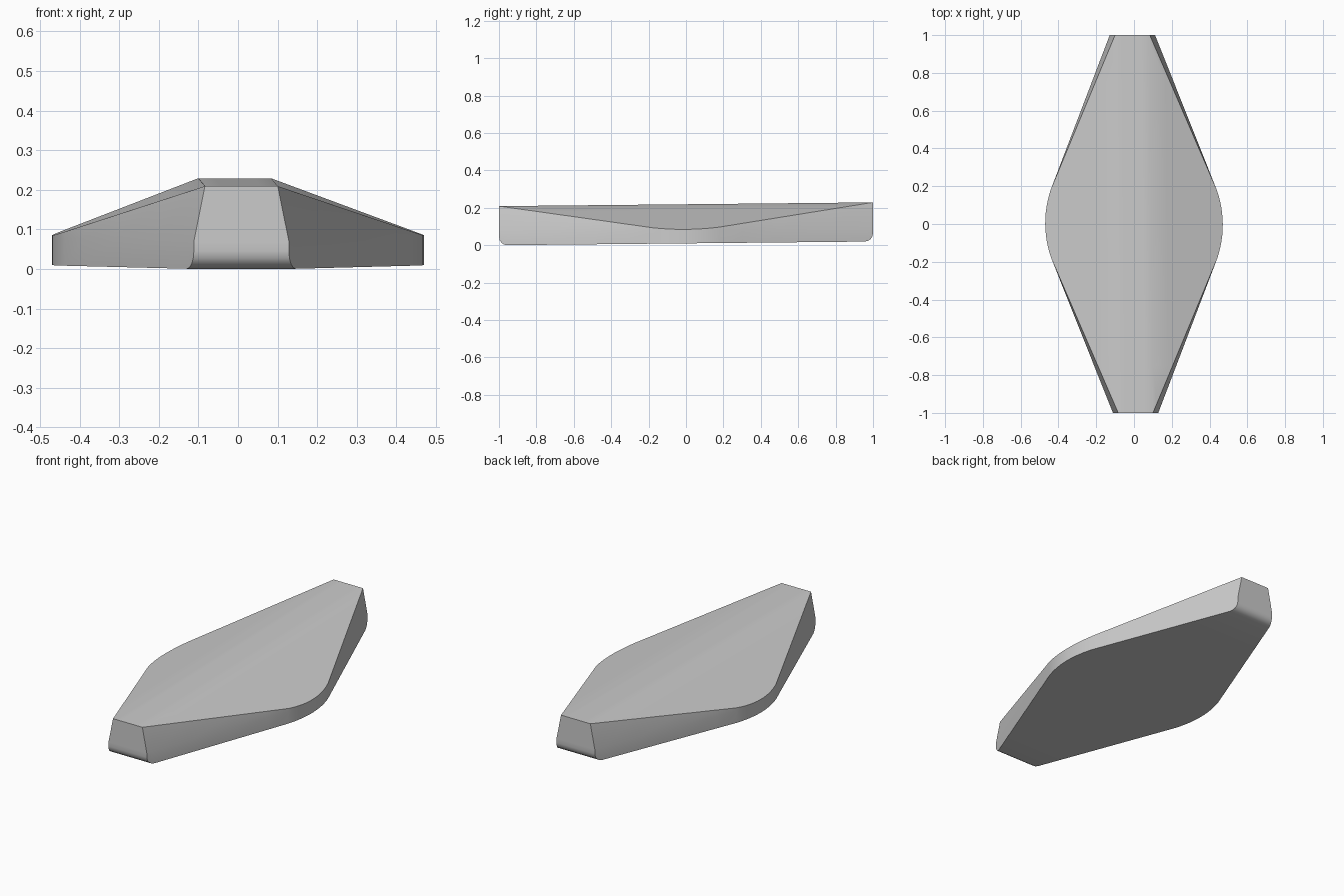
import bpy, bmesh, math

cube = bpy.data.objects.get("Cube")
if cube:
    bpy.data.objects.remove(cube, do_unlink=True)

TIP, SHOULDER, MAX_W = 0.12, 0.44, 0.47    # half widths
SHOULDER_Y, CROWN, ROUND = 0.18, 0.209, 0.045


def half_width(y):
    """Straight taper towards the ends, shallow arc at the middle."""
    d = abs(y)
    if d >= SHOULDER_Y:
        return SHOULDER + (TIP - SHOULDER) * (d - SHOULDER_Y) / (1 - SHOULDER_Y)
    return MAX_W - (MAX_W - SHOULDER) * (d / SHOULDER_Y) ** 2


def section(y):
    """Closed cross-section at one station, bottom left round to top left."""
    d = abs(y)
    w = half_width(y)
    lean = 0.028 * max(0, d - SHOULDER_Y) / (1 - SHOULDER_Y)
    t = w - lean
    # rounded lower edge at both ends
    k = max(0, d - (1 - ROUND)) / ROUND
    low = ROUND * (1 - math.sqrt(max(0, 1 - k * k)))
    inner = 0.092

    def roof(x):
        return CROWN - 0.355 * max(0, x - inner)

    ridge = [min(x, t) for x in (t, 0.18, inner, 0.05)]
    right = [(w, low), (w, 0.07)] + [(x, roof(x)) for x in ridge]
    left = [(-x, z) for x, z in reversed(right)]
    # slight yaw and pitch of the whole body
    return [(x - 0.0085 * y, y, z + 0.01 * (y + 1)) for x, z in right + left]


# stations along the length, mirrored front to back
ends = [1 - ROUND * (1 - math.sin(math.radians(a))) for a in (90, 67, 45, 22, 0)]
half = ends + [0.75, 0.5, 0.3] + [SHOULDER_Y * i / 6 for i in range(6, 0, -1)]
stations = [-y for y in half] + [0] + half[::-1]

bm = bmesh.new()
rings = [[bm.verts.new(p) for p in section(y)] for y in stations]
n = len(rings[0])
for a, b in zip(rings, rings[1:]):
    for i in range(n):
        j = (i + 1) % n
        bm.faces.new((a[i], a[j], b[j], b[i]))
bm.faces.new(rings[0])
bm.faces.new(rings[-1][::-1])
bmesh.ops.remove_doubles(bm, verts=bm.verts, dist=0.0005)
bmesh.ops.recalc_face_normals(bm, faces=bm.faces)

mesh = bpy.data.meshes.new("tapered_body")
bm.to_mesh(mesh)
bm.free()
body = bpy.data.objects.new("tapered_body", mesh)
bpy.context.collection.objects.link(body)

# plain grey surface
grey = bpy.data.materials.new("light_grey")
grey.use_nodes = True
colour = (0.6, 0.6, 0.6, 1)
grey.diffuse_color = colour
grey.node_tree.nodes["Principled BSDF"].inputs["Base Color"].default_value = colour
mesh.materials.append(grey)

bpy.ops.object.select_all(action="DESELECT")
body.select_set(True)
bpy.context.view_layer.objects.active = body
bpy.ops.object.shade_smooth_by_angle(angle=math.radians(30))
